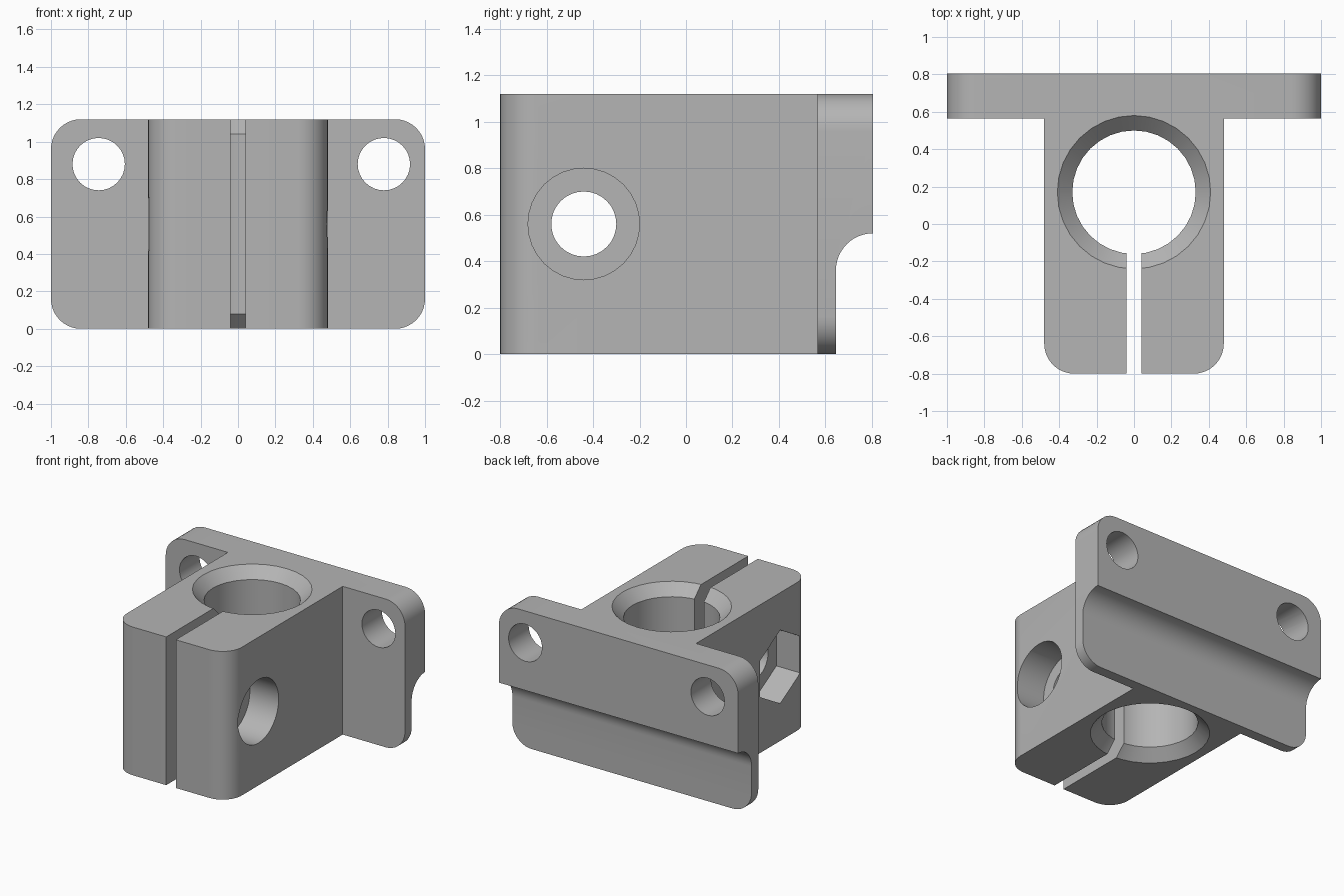
import bpy, bmesh
from math import sin, cos, pi, radians

cube = bpy.data.objects.get("Cube")
if cube:
    bpy.data.objects.remove(cube, do_unlink=True)

grey = bpy.data.materials.new("plain_grey")
grey.use_nodes = True
COLOUR = (0.46, 0.46, 0.46, 1)
grey.diffuse_color = COLOUR
grey.node_tree.nodes["Principled BSDF"].inputs["Base Color"].default_value = COLOUR


def arc(cx, cy, r, start, end, steps):
    angles = [radians(start + (end - start) * i / steps) for i in range(steps + 1)]
    return [(cx + r * cos(a), cy + r * sin(a)) for a in angles]


def circle(cx, cy, r, sides=32, turn=0):
    return arc(cx, cy, r, turn, turn + 360, sides)[:-1]


def loft(name, axis, sections):
    """Closed solid through equal-length outlines placed along an axis."""
    place = {"x": lambda a, b, t: (t, a, b),
             "y": lambda a, b, t: (a, t, b),
             "z": lambda a, b, t: (a, b, t)}[axis]
    bm = bmesh.new()
    rings = [[bm.verts.new(place(a, b, t)) for a, b in pts] for t, pts in sections]
    n = len(rings[0])
    for low, high in zip(rings, rings[1:]):
        for i in range(n):
            j = (i + 1) % n
            bm.faces.new((low[i], low[j], high[j], high[i]))
    bm.faces.new(rings[0])
    bm.faces.new(rings[-1])
    bmesh.ops.recalc_face_normals(bm, faces=bm.faces)
    mesh = bpy.data.meshes.new(name)
    bm.to_mesh(mesh)
    bm.free()
    mesh.materials.append(grey)
    obj = bpy.data.objects.new(name, mesh)
    bpy.context.collection.objects.link(obj)
    return obj


def prism(name, axis, low, high, pts):
    return loft(name, axis, [(low, pts), (high, pts)])


def combine(target, tool, operation):
    mod = target.modifiers.new(tool.name, "BOOLEAN")
    mod.operation, mod.solver, mod.object = operation, "EXACT", tool
    bpy.context.view_layer.objects.active = target
    bpy.ops.object.modifier_apply(modifier=mod.name)
    bpy.data.objects.remove(tool, do_unlink=True)


HEIGHT, BODY, FILLET = 1.12, 0.48, 0.16

# Mounting plate with four rounded corners
side, top = 1 - FILLET, HEIGHT - FILLET
plate_outline = (arc(side, top, FILLET, 0, 90, 10) + arc(-side, top, FILLET, 90, 180, 10)
                 + arc(-side, FILLET, FILLET, 180, 270, 10) + arc(side, FILLET, FILLET, 270, 360, 10))
bracket = prism("clamp_bracket", "y", 0.565, 0.805, plate_outline)

# Clamp body with rounded front edges
edge = BODY - FILLET
body_outline = ([(BODY, 0.62), (-BODY, 0.62)] + arc(-edge, -0.64, FILLET, 180, 270, 10)
                + arc(edge, -0.64, FILLET, 270, 360, 10))
combine(bracket, prism("clamp_body", "z", 0, HEIGHT, body_outline), "UNION")

# Coved rebate along the lower back of the plate
rebate = [(0.645, -0.1)] + arc(0.805, 0.36, FILLET, 180, 90, 12) + [(0.9, 0.52), (0.9, -0.1)]
cutters = [prism("rebate", "x", -1.1, 1.1, rebate)]

# Vertical bore, chamfered at both ends
bore = [(z, circle(0, 0.17, r)) for z, r in
        ((-0.04, 0.45), (0.08, 0.33), (HEIGHT - 0.08, 0.33), (HEIGHT + 0.04, 0.45))]
cutters.append(loft("bore", "z", bore))

# Clamping slot from the bore to the front
slot = [(-0.04, -0.9), (0.04, -0.9), (0.04, 0.1), (-0.04, 0.1)]
cutters.append(prism("slot", "z", -0.1, HEIGHT + 0.1, slot))

# Clamp bolt hole, round head recess and hexagonal nut pocket
cutters.append(prism("bolt_hole", "x", -0.6, 0.6, circle(-0.44, 0.56, 0.14)))
cutters.append(prism("head_recess", "x", BODY - 0.24, 0.6, circle(-0.44, 0.56, 0.24)))
cutters.append(prism("nut_pocket", "x", -0.6, 0.2 - BODY,
                     circle(-0.44, 0.56, 0.24 / cos(pi / 6), 6, 30)))

# Mounting holes
for x in (-0.745, 0.78):
    cutters.append(prism("mounting_hole", "y", 0.5, 0.9, circle(x, 0.88, 0.14)))

for cutter in cutters:
    combine(bracket, cutter, "DIFFERENCE")

bpy.ops.object.select_all(action="DESELECT")
bracket.select_set(True)
bpy.context.view_layer.objects.active = bracket
bpy.ops.object.shade_smooth_by_angle(angle=radians(30))
